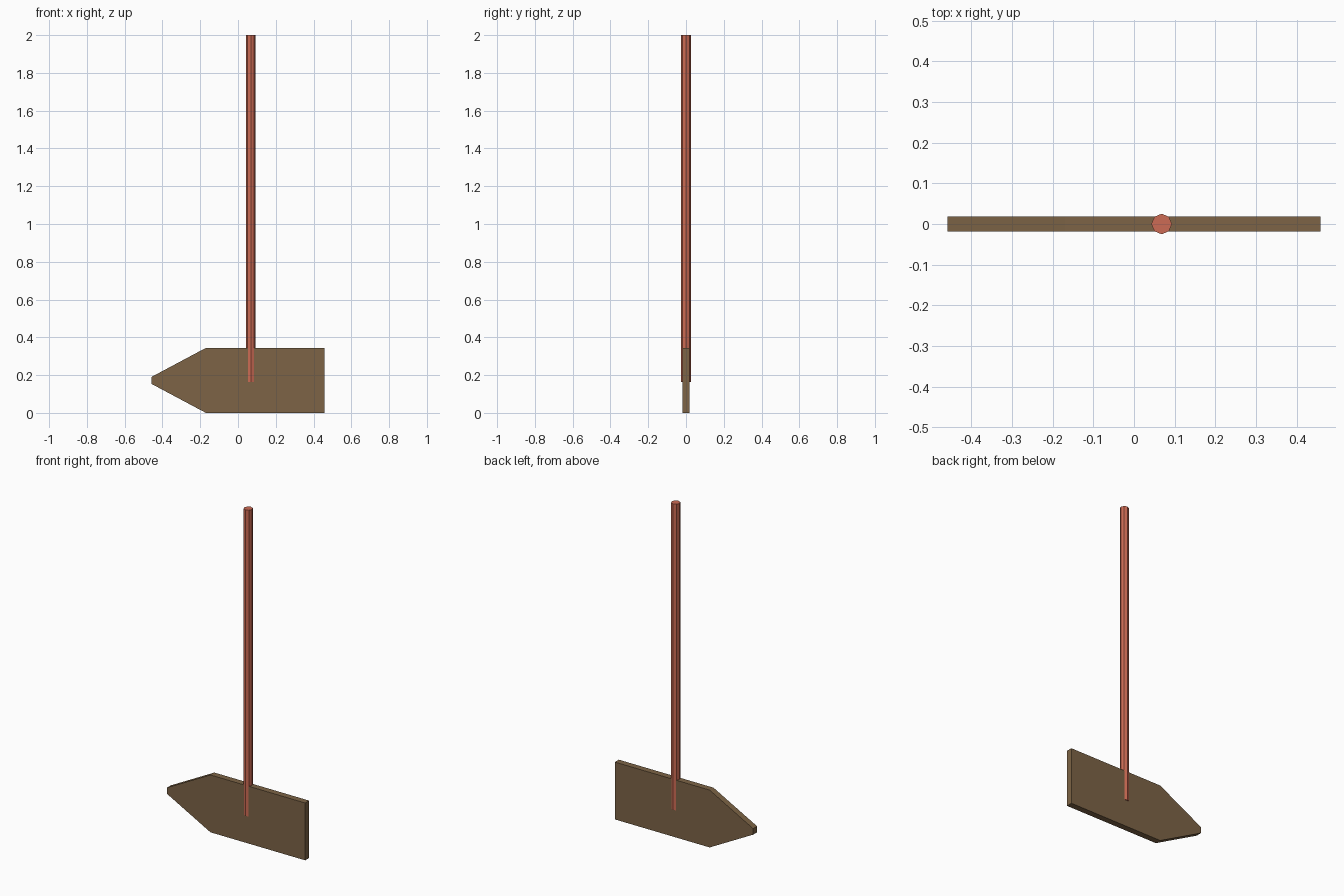
import bpy, bmesh, math

if "Cube" in bpy.data.objects:
    bpy.data.objects.remove(bpy.data.objects["Cube"])


def material(name, color):
    m = bpy.data.materials.new(name)
    m.diffuse_color = (*color, 1.0)
    m.use_nodes = True
    m.node_tree.nodes["Principled BSDF"].inputs["Base Color"].default_value = m.diffuse_color
    return m


def prism(name, profile, axis_vec, mat):
    """Extrude a closed 3D profile along a vector into a solid."""
    mesh = bpy.data.meshes.new(name)
    bm = bmesh.new()
    face = bm.faces.new([bm.verts.new(p) for p in profile])
    ext = bmesh.ops.extrude_face_region(bm, geom=[face], use_keep_orig=True)
    verts = [v for v in ext["geom"] if isinstance(v, bmesh.types.BMVert)]
    bmesh.ops.translate(bm, verts=verts, vec=axis_vec)
    bmesh.ops.recalc_face_normals(bm, faces=bm.faces)
    bm.to_mesh(mesh)
    bm.free()
    mesh.materials.append(mat)
    obj = bpy.data.objects.new(name, mesh)
    bpy.context.collection.objects.link(obj)
    return obj


wood = material("brown wood", (0.205, 0.127, 0.061))
red = material("terracotta red", (0.604, 0.147, 0.089))

# Arrow-shaped board with a blunt tip pointing to -x
T = 0.0187
upper = [(0.459, 0.344), (-0.17, 0.344), (-0.459, 0.19)]
outline = upper + [(x, 0.344 - z) for x, z in reversed(upper)]
prism("arrow_board", [(x, -T, z) for x, z in outline], (0, 2 * T, 0), wood)

# Eight-sided pole, embedded in the board
R, CX = 0.0252, 0.068
ring = [(CX + R * math.cos(i * math.pi / 4), R * math.sin(i * math.pi / 4), 0.163)
        for i in range(8)]
prism("pole", ring, (0, 0, 2.0 - 0.163), red)
